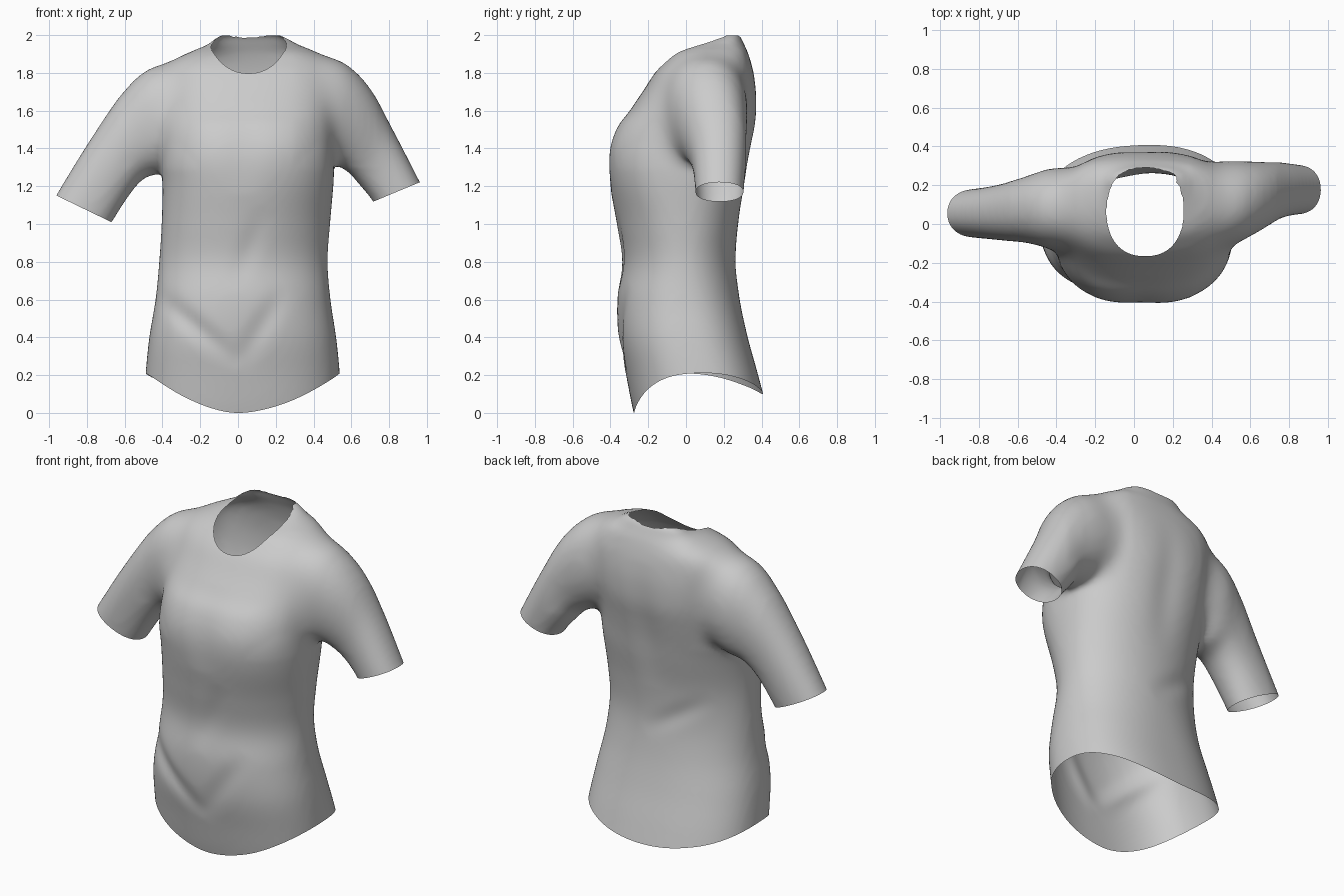
import bpy, bmesh, math
from mathutils import Vector

if "Cube" in bpy.data.objects:
    bpy.data.objects.remove(bpy.data.objects["Cube"])

SEG = 64


def smooth_rows(rows, n=6):
    """Catmull-Rom interpolation between section rows."""
    out = []
    for i in range(len(rows) - 1):
        a, b, c, d = rows[max(i - 1, 0)], rows[i], rows[i + 1], rows[min(i + 2, len(rows) - 1)]
        for k in range(n):
            t = k / n
            out.append([0.5 * (2*q + (r - p)*t + (2*p - 5*q + 4*r - s)*t*t + (3*q - p - 3*r + s)*t**3)
                        for p, q, r, s in zip(a, b, c, d)])
    return out + [list(rows[-1])]


def loft(bm, rows):
    """Closed tube; row: x1, z1, x2, z2 (chord ends), front y, back y, roundness, skew."""
    rings = []
    for x1, z1, x2, z2, yf, yb, power, skew in smooth_rows(rows):
        ring = []
        for i in range(SEG):
            a = 2 * math.pi * i / SEG
            u = math.copysign(abs(math.cos(a)) ** (2 / power), math.cos(a))
            v = math.copysign(abs(math.sin(a)) ** (2 / power), math.sin(a))
            ring.append(bm.verts.new(((x1 + x2)/2 + u*(x2 - x1)/2, (yf + yb)/2 + v*(yb - yf)/2 + skew*u,
                                      (z1 + z2)/2 + u*(z2 - z1)/2)))
        rings.append(ring)
    for r, s in zip(rings, rings[1:]):
        for i in range(SEG):
            j = (i + 1) % SEG
            bm.faces.new((r[i], r[j], s[j], s[i]))
    bm.faces.new(rings[0][::-1])
    bm.faces.new(rings[-1])


def cut(bm, f):
    """Remove everything where f > 0, splitting faces exactly along f = 0."""
    val = {v: f(v.co) for v in bm.verts}
    new = set()
    for e in list(bm.edges):
        a, b = e.verts
        if val[a] * val[b] < 0:
            new.add(bmesh.utils.edge_split(e, a, val[a] / (val[a] - val[b]))[1])
    for face in list(bm.faces):
        hits = [v for v in face.verts if v in new]
        if len(hits) == 2:
            bmesh.utils.face_split(face, hits[0], hits[1])
    dead = [v for v in bm.verts if v not in new and val[v] > 0]
    bmesh.ops.delete(bm, geom=dead, context='VERTS')


# torso sections: z, left x, right x, front y, back y
torso = [(-0.20, -0.50, 0.55, -0.22, 0.46), (0.0, -0.50, 0.55, -0.275, 0.43),
         (0.2, -0.49, 0.54, -0.315, 0.38), (0.4, -0.47, 0.52, -0.355, 0.325),
         (0.6, -0.437, 0.49, -0.362, 0.283), (0.8, -0.418, 0.475, -0.338, 0.262),
         (1.0, -0.405, 0.488, -0.365, 0.275), (1.2, -0.40, 0.505, -0.402, 0.31),
         (1.32, -0.41, 0.51, -0.415, 0.33), (1.42, -0.41, 0.51, -0.405, 0.35),
         (1.52, -0.41, 0.51, -0.365, 0.37), (1.6, -0.41, 0.52, -0.30, 0.376),
         (1.7, -0.41, 0.53, -0.23, 0.373), (1.8, -0.41, 0.54, -0.165, 0.358),
         (1.86, -0.37, 0.50, -0.11, 0.343), (1.91, -0.26, 0.43, -0.05, 0.327),
         (1.95, -0.16, 0.32, 0.05, 0.308), (1.985, -0.12, 0.26, 0.15, 0.293),
         (2.01, -0.07, 0.20, 0.20, 0.28)]
# sleeve sections: top x, top z, bottom x, bottom z, front y, back y
sleeve_left = [(-0.28, 1.83, -0.25, 1.40, -0.10, 0.28), (-0.46, 1.84, -0.38, 1.28, -0.13, 0.295),
               (-0.60, 1.71, -0.49, 1.245, -0.10, 0.25), (-0.78, 1.45, -0.57, 1.16, -0.085, 0.205),
               (-0.965, 1.15, -0.67, 1.005, -0.07, 0.18), (-1.03, 1.03, -0.74, 0.89, -0.065, 0.175)]
sleeve_right = [(0.33, 1.88, 0.35, 1.42, -0.10, 0.31), (0.53, 1.88, 0.47, 1.33, -0.11, 0.33),
                (0.68, 1.75, 0.57, 1.285, -0.05, 0.325), (0.82, 1.50, 0.645, 1.205, 0.025, 0.32),
                (0.965, 1.22, 0.72, 1.11, 0.05, 0.305), (1.03, 1.09, 0.785, 0.98, 0.055, 0.30)]

bm = bmesh.new()
rows = []
for z, l, r, f, b in torso:
    waist = math.exp(-((z - 0.85) / 0.35) ** 2)      # rounder, slightly twisted waist
    skew = 0.025 * min(1, max(0, (1.4 - z) / 0.4))
    rows.append((l, z, r, z, f, b, 2.45 - 0.4 * waist, skew))
loft(bm, rows)
for sleeve in (sleeve_left, sleeve_right):
    loft(bm, [s + (2.2, 0) for s in sleeve])
bmesh.ops.recalc_face_normals(bm, faces=bm.faces)
base_mesh = bpy.data.meshes.new("shirt_base")
bm.to_mesh(base_mesh)
bm.free()

# blend torso and sleeves into one skin
base = bpy.data.objects.new("shirt_base", base_mesh)
bpy.context.collection.objects.link(base)
rem = base.modifiers.new("blend", 'REMESH')
rem.mode = 'VOXEL'
rem.voxel_size = 0.018
smo = base.modifiers.new("soften", 'SMOOTH')
smo.factor = 0.5
smo.iterations = 12
deps = bpy.context.evaluated_depsgraph_get()
mesh = bpy.data.meshes.new_from_object(base.evaluated_get(deps))
bpy.data.objects.remove(base)

bm = bmesh.new()
bm.from_mesh(mesh)

# relax the shoulder seams in shrinking zones so the sleeves flow into the body
for k in range(8):
    m = 0.016 * k
    seam = [v for v in bm.verts if v.co.z > 1.30 + m and 0.25 + m < abs(v.co.x - 0.05) < 0.68 - m]
    for _ in range(6):
        bmesh.ops.smooth_vert(bm, verts=seam, factor=0.5, use_axis_x=True, use_axis_y=True, use_axis_z=True)

# soft cloth folds: start, end (x, z), width, depth, side (-1 front, 1 back)
folds = [((-0.48, 0.67), (0.02, 0.25), 0.055, 0.022, -1), ((0.26, 0.68), (-0.02, 0.22), 0.06, 0.015, -1),
         ((0.14, 1.1), (-0.02, 0.65), 0.06, 0.009, -1), ((0.03, 1.15), (0.03, 1.65), 0.11, 0.012, -1),
         ((-0.3, 0.98), (0.1, 0.72), 0.055, 0.011, 1), ((0.04, 1.0), (0.04, 1.8), 0.09, 0.012, 1)]
for v in bm.verts:
    p = Vector((v.co.x, v.co.z))
    shift = 0
    for a, b, w, d, side in folds:
        if v.co.y * side > 0.12:
            a, b = Vector(a), Vector(b)
            t = min(1, max(0, (p - a).dot(b - a) / (b - a).length_squared))
            taper = math.sin(math.pi * t) ** 1.2 if 0 < t < 1 else 0
            shift -= side * d * taper * math.exp(-((p - a.lerp(b, t)).length / w) ** 2)
    v.co.y += shift


def neck(c):
    e = abs((c.x - 0.057) / 0.197) ** 2.3 + abs((c.y - 0.062) / 0.228) ** 2.3
    return max(min(1 - e, c.z - 1.6), c.z - 1.998)


def hem(c):
    t = min(1, max(0, (c.y + 0.25) / 0.6))
    x = math.sqrt(c.x * c.x + 0.01) - 0.1
    front = 0.5 * x * x + 0.22 * x if c.x > 0 else 0.6 * x * x + 0.30 * x
    back = 0.10 + 0.42 * c.x * c.x
    return front * (1 - t) + back * t - c.z


# open the neck, hem and both cuffs
cut(bm, neck)
cut(bm, hem)
cut(bm, lambda c: min(-0.435 * (c.x + 0.96) - 0.90 * (c.z - 1.15), -0.56 - c.x))
cut(bm, lambda c: min(0.385 * (c.x - 0.96) - 0.923 * (c.z - 1.22), c.x - 0.60))
bm.to_mesh(mesh)
bm.free()
mesh.name = "shirt"
shirt = bpy.data.objects.new("shirt", mesh)
bpy.context.collection.objects.link(shirt)
mesh.shade_smooth()
